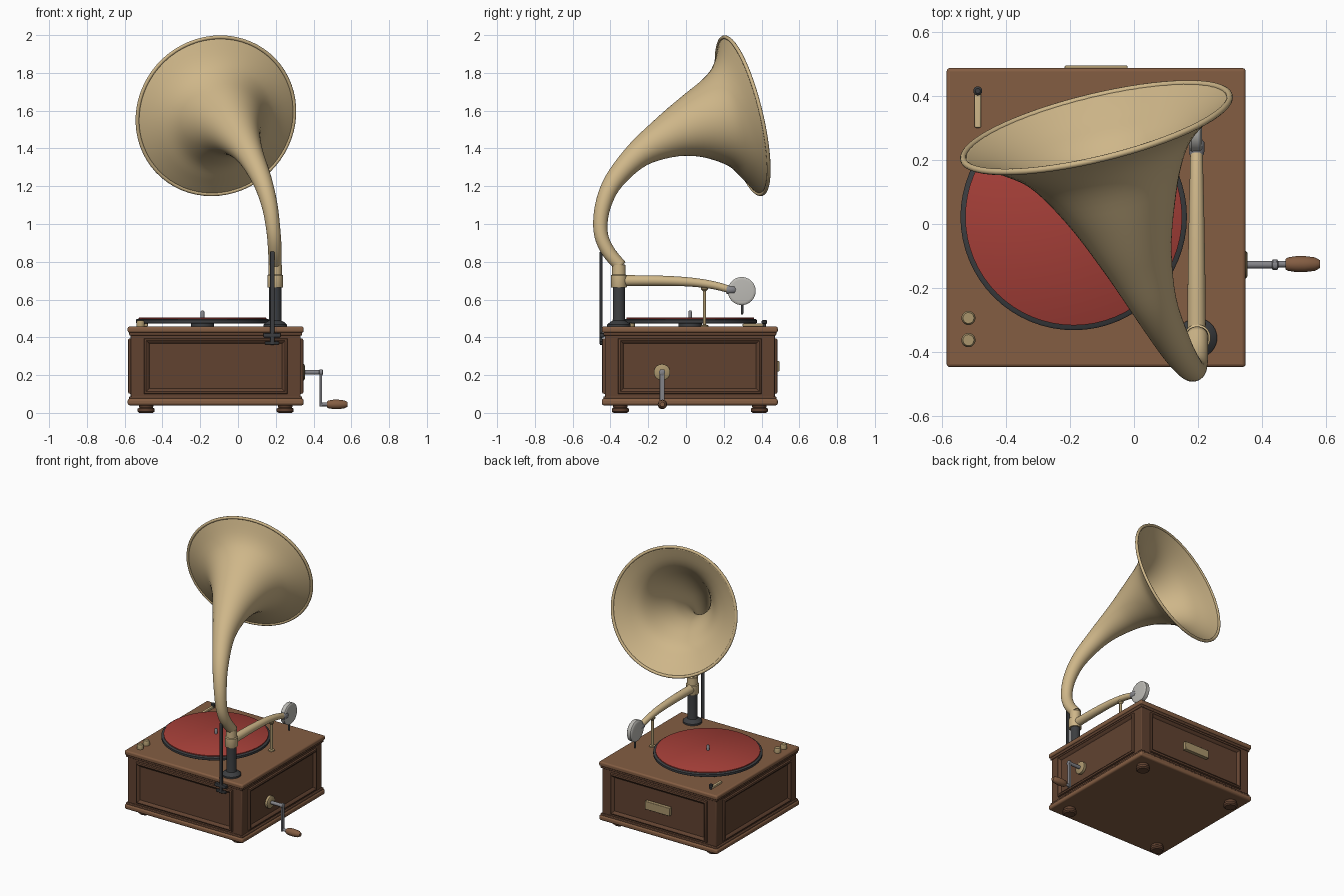
import bpy, bmesh, math
from mathutils import Vector, Matrix

if "Cube" in bpy.data.objects:
    bpy.data.objects.remove(bpy.data.objects["Cube"])

def mat(name, r, g, b):
    m = bpy.data.materials.new(name)
    m.diffuse_color = (r, g, b, 1)
    m.use_nodes = True
    m.node_tree.nodes["Principled BSDF"].inputs["Base Color"].default_value = m.diffuse_color
    return m

LID = mat("lid_wood", .23, .11, .055)
WOOD = mat("body_wood", .12, .055, .03)
TAN = mat("cream_brass", .62, .47, .25)
BRASS = mat("dull_brass", .40, .30, .15)
DARK = mat("dark_metal", .045, .048, .052)
STEEL = mat("steel", .23, .23, .25)
PALE = mat("pale_metal", .5, .49, .46)
RED = mat("record_red", .38, .05, .04)
CX, CY, HALF = -.118, .02, .466

def finish(name, bm, m, bevel=0, smooth=True):
    bmesh.ops.recalc_face_normals(bm, faces=bm.faces)
    me = bpy.data.meshes.new(name)
    bm.to_mesh(me)
    bm.free()
    ob = bpy.data.objects.new(name, me)
    bpy.context.collection.objects.link(ob)
    me.materials.append(m)
    if bevel:
        b = ob.modifiers.new("bevel", 'BEVEL')
        b.width, b.segments = bevel, 3
    if smooth:
        bpy.ops.object.select_all(action='DESELECT')
        ob.select_set(True)
        bpy.context.view_layer.objects.active = ob
        bpy.ops.object.shade_smooth_by_angle(angle=math.radians(40))
    return ob

def box(name, lo, hi, m, bevel=.004):
    bm = bmesh.new()
    bmesh.ops.create_cube(bm, size=1)
    for v in bm.verts:
        v.co = [l + (c + .5) * (h - l) for l, h, c in zip(lo, hi, v.co)]
    return finish(name, bm, m, bevel)

def skin(bm, rings, caps=True, loop=False):
    """Bridge successive rings of points with quads."""
    vs = [[bm.verts.new(p) for p in r] for r in rings]
    n = len(vs[0])
    for a, b in zip(vs, vs[1:]):
        for i in range(n):
            bm.faces.new((a[i], a[(i + 1) % n], b[(i + 1) % n], b[i]))
    if caps:
        bm.faces.new(vs[0])
        bm.faces.new(vs[-1])

def ring(c, u, v, r, n):
    return [c + (u * math.cos(a) + v * math.sin(a)) * r
            for a in (2 * math.pi * i / n for i in range(n))]

def lathe(name, base, profile, m, axis='Z', n=32):
    """profile: (radius, distance along axis) pairs from base."""
    base = Vector(base)
    d = {'X': Vector((1, 0, 0)), 'Y': Vector((0, 1, 0)), 'Z': Vector((0, 0, 1))}[axis]
    u = Vector((d.y, d.z, d.x))
    bm = bmesh.new()
    skin(bm, [ring(base + d * h, u, d.cross(u), r, n) for r, h in profile])
    return finish(name, bm, m)

def spline(pts, s):
    """Catmull-Rom through tuples of any length."""
    i = min(int(s), len(pts) - 2)
    t = s - i
    p = [pts[min(max(i + k, 0), len(pts) - 1)] for k in (-1, 0, 1, 2)]
    return [.5 * (2 * b + (c - a) * t + (2 * a - 5 * b + 4 * c - d) * t * t
                  + (3 * b - a - 3 * c + d) * t ** 3) for a, b, c, d in zip(*p)]

def sweep(name, pts, m, ref, n=32, steps=5, end=None, blend=(0, 1), caps=True):
    """Round tube through (x, y, z, radius) points, optionally turning to an end normal."""
    tot = (len(pts) - 1) * steps
    q = [spline(pts, k / steps) for k in range(tot + 1)]
    c = [Vector(p[:3]) for p in q]
    rings = []
    for k in range(tot + 1):
        t = (c[min(k + 1, tot)] - c[max(k - 1, 0)]).normalized()
        if end:
            w = min(max((k / steps - blend[0]) / (blend[1] - blend[0]), 0), 1)
            t = t.lerp(end, w * w * (3 - 2 * w)).normalized()
        u = (ref - t * ref.dot(t)).normalized()
        rings.append(ring(c[k], u, t.cross(u), q[k][3], n))
    bm = bmesh.new()
    skin(bm, rings, caps)
    return finish(name, bm, m)

def square(name, h, z0, z1, m, bevel):
    return box(name, (CX - h, CY - h, z0), (CX + h, CY + h, z1), m, bevel)

# Cabinet: plinth, body, stepped lid
square("base_moulding", HALF, .04, .076, LID, .012)
square("base_step", .458, .07, .088, WOOD, .005)
square("cabinet_body", .45, .08, .425, WOOD, .006)
square("lid_step", .458, .41, .43, WOOD, .005)
square("lid", HALF, .425, .457, LID, .01)

# Feet and framed panels, one per side
prof = [(0, 0), (.003, .012), (.012, .016), (.02, .011), (.025, .004), (.03, 0)]
for k in range(4):
    a = k * math.pi / 2
    sx, sy = (1, 1, -1, -1)[k], (1, -1, -1, 1)[k]
    lathe("foot", (CX + sx * .368, CY + sy * .368, 0),
          [(.036, 0), (.045, .008), (.045, .022), (.036, .028), (.04, .042)], WOOD)
    rot = Matrix.Translation((CX, CY, 0)) @ Matrix.Rotation(a, 4, 'Z')
    bm = bmesh.new()
    skin(bm, [[rot @ Vector((x * (.38 - i), -.449 - o, z))
               for x, z in ((-1, .1 + i), (1, .1 + i), (1, .395 - i), (-1, .395 - i))]
              for i, o in prof], caps=False)
    finish("panel_frame", bm, WOOD)

# Turntable
T = (-.188, .022, 0)
lathe("turntable_hub", T, [(.062, .455), (.062, .478)], DARK)
lathe("platter", T, [(.345, .472), (.353, .477), (.353, .492), (.347, .497)], DARK, n=64)
lathe("record", T, [(.338, .49), (.338, .503), (.335, .505)], RED, n=64)
lathe("spindle", T, [(.01, .5), (.01, .535), (.005, .542)], STEEL, n=16)

# Tone arm column and collar
C = (.197, -.355, 0)
lathe("arm_column", C, [(.062, .455), (.062, .468), (.048, .48), (.034, .488),
                        (.032, .5), (.032, .67)], DARK)
lathe("arm_collar", C, [(.04, .663), (.042, .667), (.042, .728), (.036, .732),
                        (.036, .782), (.032, .785)], TAN)
sweep("tone_arm", [(.195, -.345, .7, .029), (.195, -.15, .7, .027), (.195, .02, .693, .024),
                   (.195, .15, .675, .021), (.195, .24, .65, .019)], TAN, Vector((1, 0, 0)), 24)
lathe("arm_joint", (.195, .215, .652), [(.022, 0), (.024, .01), (.024, .04), (.016, .05)],
      STEEL, 'Y', 24)
lathe("sound_box", (.172, .295, .645), [(.06, 0), (.068, .003), (.074, .008), (.074, .034),
                                        (.068, .039), (.06, .04)], PALE, 'X', 40)
lathe("needle", (.194, .297, .52), [(.004, 0), (.007, .01), (.007, .06)], DARK, n=12)
lathe("arm_rest", (.195, .098, .455), [(.022, 0), (.02, .008), (.009, .012), (.009, .19),
                                       (.018, .2), (.018, .21)], BRASS, n=16)

# Horn: bent neck flaring to a tilted mouth
N = Vector((-.229, .946, .228)).normalized()
horn = [(.197, -.345, .775, .034), (.195, -.415, .86, .036), (.188, -.452, .96, .037),
        (.168, -.44, 1.095, .042), (.128, -.38, 1.23, .052), (.062, -.25, 1.37, .073),
        (.004, -.092, 1.465, .118), (-.043, .06, 1.527, .182), (-.082, .178, 1.55, .252),
        (-.104, .245, 1.553, .33), (-.117, .3, 1.573, .428)]
h = sweep("horn", horn, TAN, Vector((.92, .38, 0)), 48, 5, N, (5.8, 8), caps=False)
s = h.modifiers.new("thickness", 'SOLIDIFY')
s.thickness, s.offset = .006, -1
# Rolled rim
bm = bmesh.new()
u = Vector((0, 0, 1)).cross(N).normalized()
v, mouth = N.cross(u), Vector((-.117, .3, 1.573))
skin(bm, [ring(mouth + N * .01 * math.sin(b), u, v, .427 + .01 * math.cos(b), 64)
          for b in (i * math.pi / 5 for i in range(11))], caps=False)
bmesh.ops.remove_doubles(bm, verts=bm.verts, dist=1e-5)
finish("horn_rim", bm, TAN)

# Horn support bracket on the front edge
box("support_bar", (.17, -.457, .36), (.193, -.443, .855), DARK, .005)
box("support_plate", (.135, -.458, .40), (.225, -.43, .423), DARK)
box("support_foot", (.143, -.456, .362), (.217, -.43, .378), DARK)

# Crank
K = (.325, -.127, .215)
lathe("crank_plate", K, [(.043, 0), (.043, .024), (.036, .029)], BRASS, 'X')
lathe("crank_shaft", K, [(.012, 0), (.012, .105), (.016, .107), (.016, .122), (.01, .125)],
      STEEL, 'X', 16)
box("crank_arm", (.432, -.139, .033), (.446, -.113, .23), STEEL, .005)
lathe("crank_pin", (.432, -.125, .045), [(.01, 0), (.01, .05)], STEEL, 'X', 16)
lathe("crank_handle", (.472, -.125, .045), [(.016, 0), (.021, .008), (.025, .035), (.025, .06),
                                            (.021, .092), (.012, .108)], LID, 'X', 24)

# Deck controls and back plate
for y in (-.293, -.362):
    lathe("control_knob", (-.516, y, .455), [(.022, 0), (.022, .026), (.017, .034)], BRASS, n=20)
box("brake_lever", (-.497, .3, .457), (-.477, .41, .472), TAN)
lathe("brake_knob", (-.487, .415, .455), [(.008, 0), (.008, .015), (.014, .02), (.014, .032),
                                          (.008, .037)], DARK, n=16)
box("back_plate", (-.216, .468, .218), (-.02, .494, .276), BRASS)
